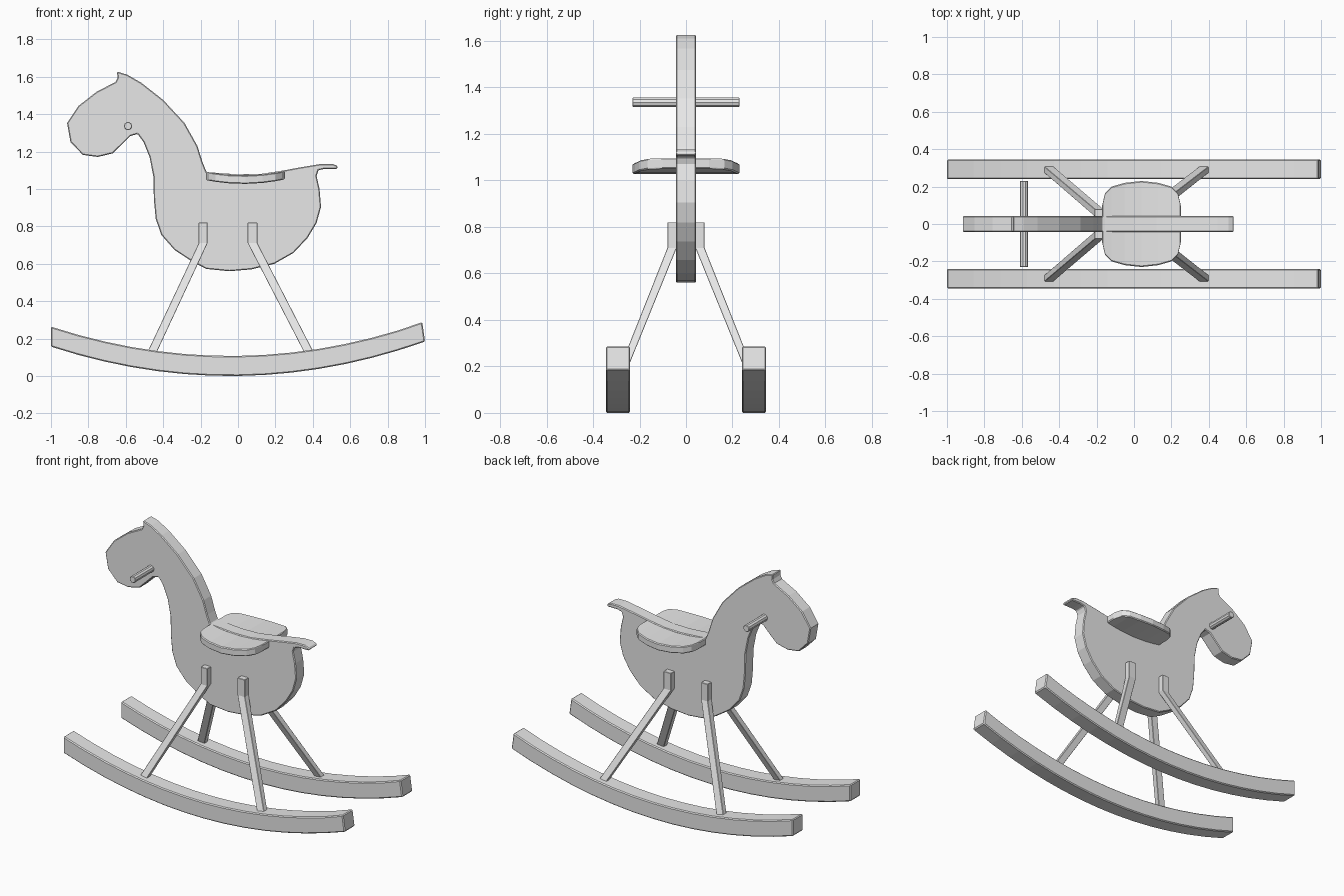
import bpy
import bmesh
import math

# Remove the default cube only
default_cube = bpy.data.objects.get("Cube")
if default_cube:
    bpy.data.objects.remove(default_cube, do_unlink=True)

# Single plain material shared by every part
grey = bpy.data.materials.new("plain_grey")
grey.use_nodes = True
grey.diffuse_color = (0.8, 0.8, 0.8, 1)
grey.node_tree.nodes["Principled BSDF"].inputs["Base Color"].default_value = grey.diffuse_color


def finish(name, mesh_builder, bevel=0.0):
    """Turn a bmesh into a named object with the shared material and an edge bevel."""
    bmesh.ops.recalc_face_normals(mesh_builder, faces=mesh_builder.faces)
    mesh = bpy.data.meshes.new(name)
    mesh_builder.to_mesh(mesh)
    mesh_builder.free()
    mesh.materials.append(grey)
    part = bpy.data.objects.new(name, mesh)
    bpy.context.collection.objects.link(part)
    if bevel:
        modifier = part.modifiers.new("soft_edges", "BEVEL")
        modifier.width = bevel
        modifier.segments = 1
        modifier.limit_method = "ANGLE"
        modifier.angle_limit = math.radians(50)
    return part


def loft(name, sections, bevel=0.0):
    """Skin a list of equal-length point rings and cap both ends."""
    builder = bmesh.new()
    rings = [[builder.verts.new(point) for point in ring] for ring in sections]
    count = len(rings[0])
    for ring, following in zip(rings, rings[1:]):
        for i in range(count):
            j = (i + 1) % count
            builder.faces.new((ring[i], ring[j], following[j], following[i]))
    builder.faces.new(rings[0])
    builder.faces.new(rings[-1])
    return finish(name, builder, bevel)


def plank(name, outline, near, far, bevel):
    """Extrude a side outline (x, z) between two depths."""
    sections = [[(x, depth, z) for x, z in outline] for depth in (near, far)]
    return loft(name, sections, bevel)


# Horse silhouette, listed clockwise from the ear
mane_and_back = [
    (-.647, 1.628), (-.59, 1.61), (-.516, 1.567), (-.4, 1.476), (-.286, 1.353),
    (-.217, 1.23), (-.19, 1.144), (-.168, 1.09), (0, 1.078), (.12, 1.08), (.25, 1.1),
]
tail = [
    (.33, 1.115), (.446, 1.134), (.505, 1.134), (.532, 1.123), (.532, 1.107),
    (.463, 1.107), (.43, 1.1), (.42, 1.07),
]
rump_and_belly = [
    (.436, 1), (.444, .904), (.42, .818), (.372, .738), (.297, .658), (.195, .6),
    (.072, .57), (-.045, .56), (-.168, .572), (-.243, .61), (-.34, .674), (-.41, .754),
]
chest_and_throat = [
    (-.44, .84), (-.45, .946), (-.452, 1.064), (-.473, 1.171), (-.505, 1.25),
    (-.537, 1.294), (-.575, 1.283), (-.618, 1.24),
]
face = [
    (-.67, 1.19), (-.75, 1.171), (-.83, 1.182), (-.896, 1.251), (-.914, 1.353),
    (-.853, 1.444), (-.757, 1.519), (-.655, 1.572), (-.644, 1.594),
]
silhouette = mane_and_back + tail + rump_and_belly + chest_and_throat + face
plank("horse_body", silhouette, -.043, .043, .005)

# Dished seat: a rounded outline swept along the length, rising at both ends
seat_stations = [
    (-.17, .1), (-.155, .165), (-.12, .2), (-.05, .22), (.04, .23),
    (.13, .22), (.2, .2), (.235, .165), (.25, .1),
]
seat_sections = []
for x, half_width in seat_stations:
    low = 1.027 + .5 * (x - .03) ** 2
    high = low + .045
    seat_sections.append([
        (x, -half_width, low), (x, half_width, low),
        (x, half_width, high), (x, -half_width, high),
    ])
loft("seat", seat_sections, .005)

# Round handle through the head
handle_sections = []
for depth in (-.23, .23):
    ring = []
    for step in range(10):
        angle = math.tau * step / 10
        ring.append((-.588 + .022 * math.cos(angle), depth, 1.336 + .022 * math.sin(angle)))
    handle_sections.append(ring)
loft("handle", handle_sections, .003)


# Curved rockers
def rocker_height(x):
    return .17 * (x + .04) ** 2


segments = 14
stations = [-1 + 2 * i / segments for i in range(segments + 1)]
underside = [(x, rocker_height(x)) for x in stations]
topside = [(x, rocker_height(x) + .107) for x in stations]
topside[-1] = (.985, .288)
rocker_outline = underside + topside[::-1]

# Legs: upright block on the body, then splayed down to the rocker
leg_levels = {
    "front": [(-.21, -.163, .82), (-.21, -.163, .71), (-.483, -.433, .13)],
    "back": [(.052, .104, .82), (.052, .104, .71), (.352, .403, .13)],
}
leg_depths = [(.04, .08), (.04, .08), (.276, .31)]

for side_name, side in (("left", 1), ("right", -1)):
    near, far = sorted((side * .24, side * .345))
    # The horse faces -x, so sides are named by depth from its rear frame
    plank("rocker_" + ("back_side" if side > 0 else "front_side"),
          rocker_outline, near, far, .006)
    for end, levels in leg_levels.items():
        sections = []
        for (x_min, x_max, z), (inner, outer) in zip(levels, leg_depths):
            sections.append([
                (x_min, side * inner, z), (x_max, side * inner, z),
                (x_max, side * outer, z), (x_min, side * outer, z),
            ])
        loft(end + "_leg_" + ("back_side" if side > 0 else "front_side"), sections, .002)
